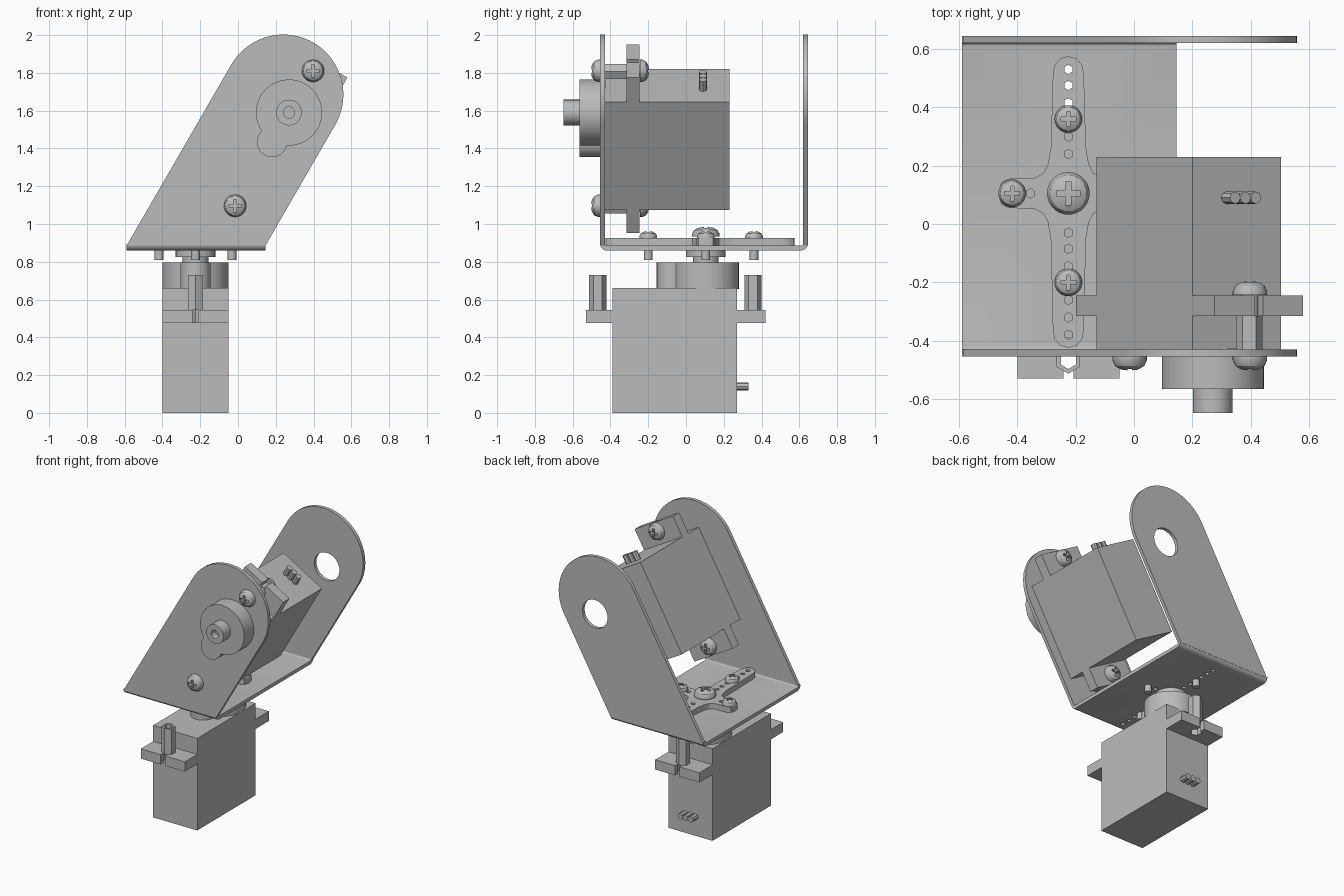
import bpy, bmesh
from math import pi, sin, cos, radians
from mathutils import Matrix, Vector

old = bpy.data.objects.get("Cube")
if old:
    bpy.data.objects.remove(old, do_unlink=True)

grey = bpy.data.materials.new("plain grey")
grey.use_nodes = True
COLOR = (0.5, 0.5, 0.5, 1)
grey.diffuse_color = COLOR
grey.node_tree.nodes["Principled BSDF"].inputs["Base Color"].default_value = COLOR

parts = []
T = Matrix.Translation
FACE_FRONT = Matrix.Rotation(pi / 2, 4, 'X')    # local z points to -y
FACE_BACK = Matrix.Rotation(-pi / 2, 4, 'X')    # local z points to +y


def finish(name, bm, matrix):
    bmesh.ops.recalc_face_normals(bm, faces=bm.faces)
    bm.transform(matrix)
    mesh = bpy.data.meshes.new(name)
    bm.to_mesh(mesh)
    bm.free()
    mesh.materials.append(grey)
    ob = bpy.data.objects.new(name, mesh)
    bpy.context.scene.collection.objects.link(ob)
    parts.append(ob)
    return ob


def prism(name, outline, z0, z1, matrix=Matrix()):
    """Extrude a flat outline along local z."""
    bm = bmesh.new()
    face = bm.faces.new([bm.verts.new((x, y, z0)) for x, y in outline])
    new = bmesh.ops.extrude_face_region(bm, geom=[face])["geom"]
    bmesh.ops.translate(bm, vec=(0, 0, z1 - z0),
                        verts=[g for g in new if isinstance(g, bmesh.types.BMVert)])
    return finish(name, bm, matrix)


def lathe(name, profile, matrix=Matrix(), steps=28):
    """Revolve an (r, z) profile round local z."""
    bm = bmesh.new()
    vs = [bm.verts.new((r, 0, z)) for r, z in profile]
    edges = [bm.edges.new(p) for p in zip(vs, vs[1:])]
    bmesh.ops.spin(bm, geom=vs + edges, cent=(0, 0, 0), axis=(0, 0, 1),
                   angle=2 * pi, steps=steps)
    bmesh.ops.remove_doubles(bm, verts=bm.verts, dist=1e-5)
    return finish(name, bm, matrix)


def cut(ob, cutter):
    parts.remove(cutter)
    mod = ob.modifiers.new("cut", 'BOOLEAN')
    mod.operation, mod.solver, mod.object = 'DIFFERENCE', 'EXACT', cutter
    bpy.context.view_layer.objects.active = ob
    bpy.ops.object.modifier_apply(modifier=mod.name)
    bpy.data.objects.remove(cutter, do_unlink=True)


def arc(cx, cy, r, a0, a1, n):
    angles = [radians(a0 + (a1 - a0) * i / n) for i in range(n + 1)]
    return [(cx + r * cos(a), cy + r * sin(a)) for a in angles]


def disc(r, n=32, cx=0, cy=0, start=90):
    return arc(cx, cy, r, start, start + 360, n)[:-1]


def box(x0, x1, y0, y1):
    return [(x0, y0), (x1, y0), (x1, y1), (x0, y1)]


def screw(name, matrix, r, h, shank, length):
    """Domed head with a cross recess; head sits on local z = 0."""
    ob = lathe(name, [(0, -length), (shank, -length), (shank, 0), (r, 0), (r, .25 * h),
                      (.85 * r, .65 * h), (.5 * r, .92 * h), (0, h)], matrix)
    w, l = .13 * r, .55 * r
    quarter = [Vector((l, -w)), Vector((l, w)), Vector((w, w))]
    cross = [Matrix.Rotation(k * pi / 2, 2) @ v for k in range(4) for v in quarter]
    cut(ob, prism("cross_cutter", cross, .4 * h, 2 * h, matrix))


def servo(prefix, matrix, post_top):
    """Motor with its output shaft on local z and its long side along y."""
    prism(prefix + "_body", box(-.175, .175, -.495, .165), 0, .66, matrix)
    cover = arc(0, 0, .175, -64, 244, 40) + arc(0, -.18, .08, 163.5, 376.5, 20)
    prism(prefix + "_gear_cover", cover, .655, .795, matrix)
    shaft = prism(prefix + "_shaft", disc(.068), .79, .878, matrix)
    cut(shaft, prism("bore", disc(.03, 20), .83, .9, matrix))
    # slotted mounting tabs with hex posts
    for side, d, near, far, hole in (("shaft_end", 1, .16, .315, .25),
                                     ("far_end", -1, -.49, -.635, -.572)):
        half = [(.175, near), (.175, far), (.017, far), (.017, hole + d * .03),
                (.034, hole + d * .02), (.034, hole - d * .02)]
        tab = half + [(0, hole - d * .04)] + [(-x, y) for x, y in reversed(half)]
        prism(f"{prefix}_tab_{side}", tab, .475, .545, matrix)
        post = prism(f"{prefix}_post_{side}", disc(.046, 6, 0, hole), .545, post_top, matrix)
        cut(post, prism("bore", disc(.03, 6, 0, hole), .5, .8, matrix))
    # cable pins on the end face
    for i in (-1, 0, 1):
        prism(f"{prefix}_cable_pin_{i + 2}", disc(.021, 8, i * .041, .14), -.225, -.16,
              matrix @ FACE_FRONT)


# Motors
HX, HY = -.225, .105
servo("lower_servo", T((HX, HY, 0)), .73)
tilt = Matrix(((.866, .5, 0, .27), (0, 0, -1, .23), (-.5, .866, 0, 1.59), (0, 0, 0, 1)))
servo("upper_servo", tilt, .66)

# Bracket: folded floor and two slanted round-topped sides
bend = arc(-.42, .895, .035, 180, 270, 6)
inner = arc(-.42, .895, .01, 270, 180, 4)
mirror = lambda pts: [(.19 - x, y) for x, y in reversed(pts)]
across_x = Matrix(((0, 0, 1), (1, 0, 0), (0, 1, 0))).to_4x4()
floor = prism("bracket_floor", bend + mirror(bend) + mirror(inner) + inner,
              -.59, .145, across_x)
side = [(-.59, .885), (.145, .885)] + arc(.24, 1.685, .318, -30, 150, 36)
prism("bracket_front", side, .43, .455, FACE_FRONT)
back = prism("bracket_back", side, -.645, -.62, FACE_FRONT)
cut(back, prism("bearing_cutter", disc(.1, 40, .27, 1.59), -.7, -.6, FACE_FRONT))

# Cross-shaped horn on the bracket floor


def horn_quarter(length):
    return [(0, length), (.028, length - .008), (.047, length - .03), (.053, length - .06),
            (.06, .16), (.07, .1), (.085, .07), (.115, .053), (.205, .05),
            (.23, .038), (.24, 0)]


upper, lower = horn_quarter(.47), horn_quarter(.53)
outline = (upper + [(x, -y) for x, y in reversed(lower[:-1])]
           + [(-x, -y) for x, y in lower[1:]] + [(-x, y) for x, y in reversed(upper[1:-1])])
horn = prism("horn", outline, .885, .925, T((HX, HY, 0)))
holes = [(0, y) for y in (.425, .37, .31, .195, .135, -.135, -.19, -.25, -.365, -.425, -.485)]
for x, y in holes + [(-.13, 0), (.13, 0)]:
    for ob in (horn, floor):
        cut(ob, prism("hole_cutter", disc(.016, 6, HX + x, HY + y), .8, 1))
prism("horn_hub", disc(.105, 36), .825, .865, T((HX, HY, 0)))

# Horn screws
screw("horn_centre_screw", T((HX, HY, .935)), .073, .05, .045, .06)
for i, (x, y) in enumerate(((0, .255), (0, -.305), (-.193, 0), (.193, 0))):
    screw(f"horn_screw_{i + 1}", T((HX + x, HY + y, .925)), .047, .037, .023, .115)

# Screws holding the upper motor, with matching heads behind its tabs
for label, u in (("top", .255), ("bottom", -.57)):
    x, z = .27 + .5 * u, 1.59 + .866 * u
    screw(f"mount_screw_{label}", T((x, -.455, z)) @ FACE_FRONT, .059, .048, .03, .2)
    screw(f"mount_screw_rear_{label}", T((x, -.243, z)) @ FACE_BACK, .059, .048, .03, .06)

# Smooth round walls, crisp corners
for ob in parts:
    ob.data.shade_smooth()
    ob.data.set_sharp_from_angle(angle=radians(30))
